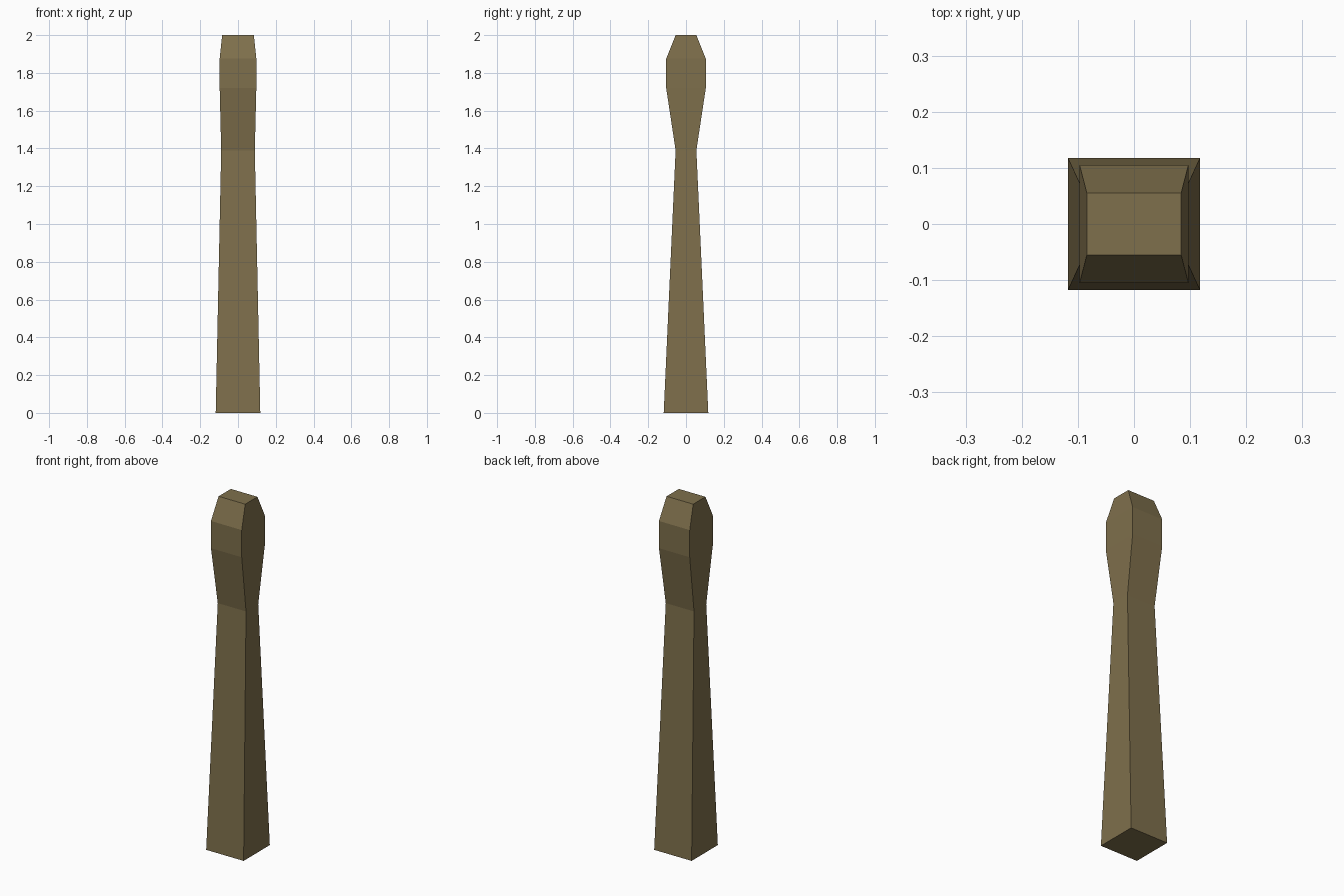
import bpy, bmesh

if "Cube" in bpy.data.objects:
    bpy.data.objects.remove(bpy.data.objects["Cube"])

# Rectangular cross-sections from base to tip: height, half width x, half depth y
SECTIONS = [
    (0.00, 0.118, 0.118),   # base
    (1.39, 0.089, 0.055),   # neck
    (1.72, 0.097, 0.105),   # head, lower edge
    (1.875, 0.097, 0.105),  # head, upper edge
    (2.00, 0.084, 0.055),   # flat tip
]

# Post: one lofted square column
bm = bmesh.new()
rings = [[bm.verts.new((sx * hx, sy * hy, z))
          for sx, sy in ((-1, -1), (1, -1), (1, 1), (-1, 1))]
         for z, hx, hy in SECTIONS]
for low, high in zip(rings, rings[1:]):
    for i in range(4):
        j = (i + 1) % 4
        bm.faces.new((low[i], low[j], high[j], high[i]))
bm.faces.new(rings[0][::-1])
bm.faces.new(rings[-1])

mesh = bpy.data.meshes.new("post")
bm.to_mesh(mesh)
bm.free()
post = bpy.data.objects.new("post", mesh)
bpy.context.collection.objects.link(post)

# Weathered wood colour
wood = bpy.data.materials.new("wood")
wood.diffuse_color = (0.21, 0.16, 0.072, 1)
wood.use_nodes = True
wood.node_tree.nodes["Principled BSDF"].inputs["Base Color"].default_value = wood.diffuse_color
mesh.materials.append(wood)
